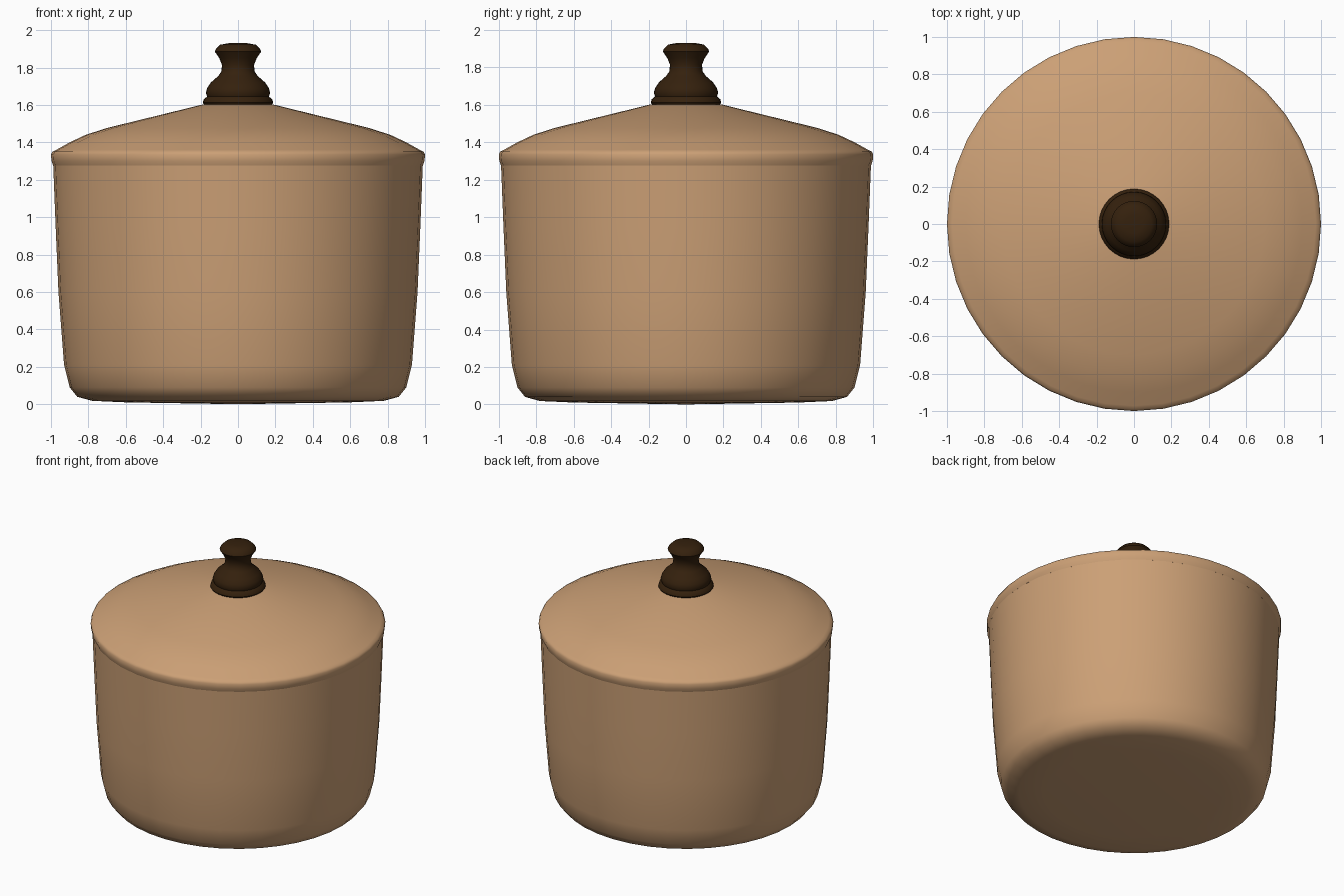
import bpy
import bmesh
from math import cos, sin, pi, radians

cube = bpy.data.objects.get("Cube")
if cube:
    bpy.data.objects.remove(cube, do_unlink=True)


def material(name, colour):
    mat = bpy.data.materials.new(name)
    mat.use_nodes = True
    mat.diffuse_color = (*colour, 1)
    mat.node_tree.nodes["Principled BSDF"].inputs["Base Color"].default_value = (*colour, 1)
    return mat


def lathe(name, profile, mat, sides, sharp=40):
    """Spin (radius, height) points around z; radius 0 makes a single pole."""
    bm = bmesh.new()
    rings = []
    for r, z in profile:
        if r == 0:
            rings.append([bm.verts.new((0, 0, z))] * sides)
        else:
            rings.append([bm.verts.new((r * cos(2 * pi * i / sides), r * sin(2 * pi * i / sides), z))
                          for i in range(sides)])
    for low, high in zip(rings, rings[1:]):
        for i in range(sides):
            j = (i + 1) % sides
            corners = dict.fromkeys((low[i], low[j], high[j], high[i]))
            bm.faces.new(list(corners))
    mesh = bpy.data.meshes.new(name)
    bm.to_mesh(mesh)
    bm.free()
    mesh.materials.append(mat)
    obj = bpy.data.objects.new(name, mesh)
    bpy.context.collection.objects.link(obj)
    bpy.ops.object.select_all(action="DESELECT")
    obj.select_set(True)
    bpy.context.view_layer.objects.active = obj
    bpy.ops.object.shade_smooth_by_angle(angle=radians(sharp))
    return obj


clay = material("tan clay", (0.6, 0.35, 0.18))
wood = material("dark wood", (0.035, 0.015, 0.004))

# Pot: slightly domed base, rounded foot, flaring wall and inner wall
lathe("pot_body", [(0, 0), (0.6, 0.01), (0.78, 0.018), (0.86, 0.04), (0.9, 0.09), (0.93, 0.21),
                   (0.96, 0.6), (0.975, 0.95), (0.988, 1.28), (0.93, 1.28),
                   (0.9, 0.6), (0.86, 0.21), (0.78, 0.09), (0, 0.07)], clay, 40)

# Lid: rim band, curved shoulder and conical top
lathe("lid", [(0.93, 1.275), (0.988, 1.275), (0.997, 1.3), (1.0, 1.335), (0.992, 1.35),
              (0.972, 1.36), (0.9, 1.4), (0.815, 1.44), (0.7, 1.477),
              (0.19, 1.602), (0, 1.61)], clay, 40)

# Knob: stepped foot, round belly, narrow neck and flared cap
lathe("lid_knob", [(0, 1.595), (0.18, 1.6), (0.188, 1.612), (0.183, 1.63), (0.165, 1.645),
                   (0.172, 1.665), (0.165, 1.69), (0.145, 1.72), (0.105, 1.755), (0.088, 1.78),
                   (0.086, 1.815), (0.1, 1.85), (0.124, 1.885), (0.118, 1.9),
                   (0.095, 1.922), (0.05, 1.93), (0, 1.93)], wood, 32)
